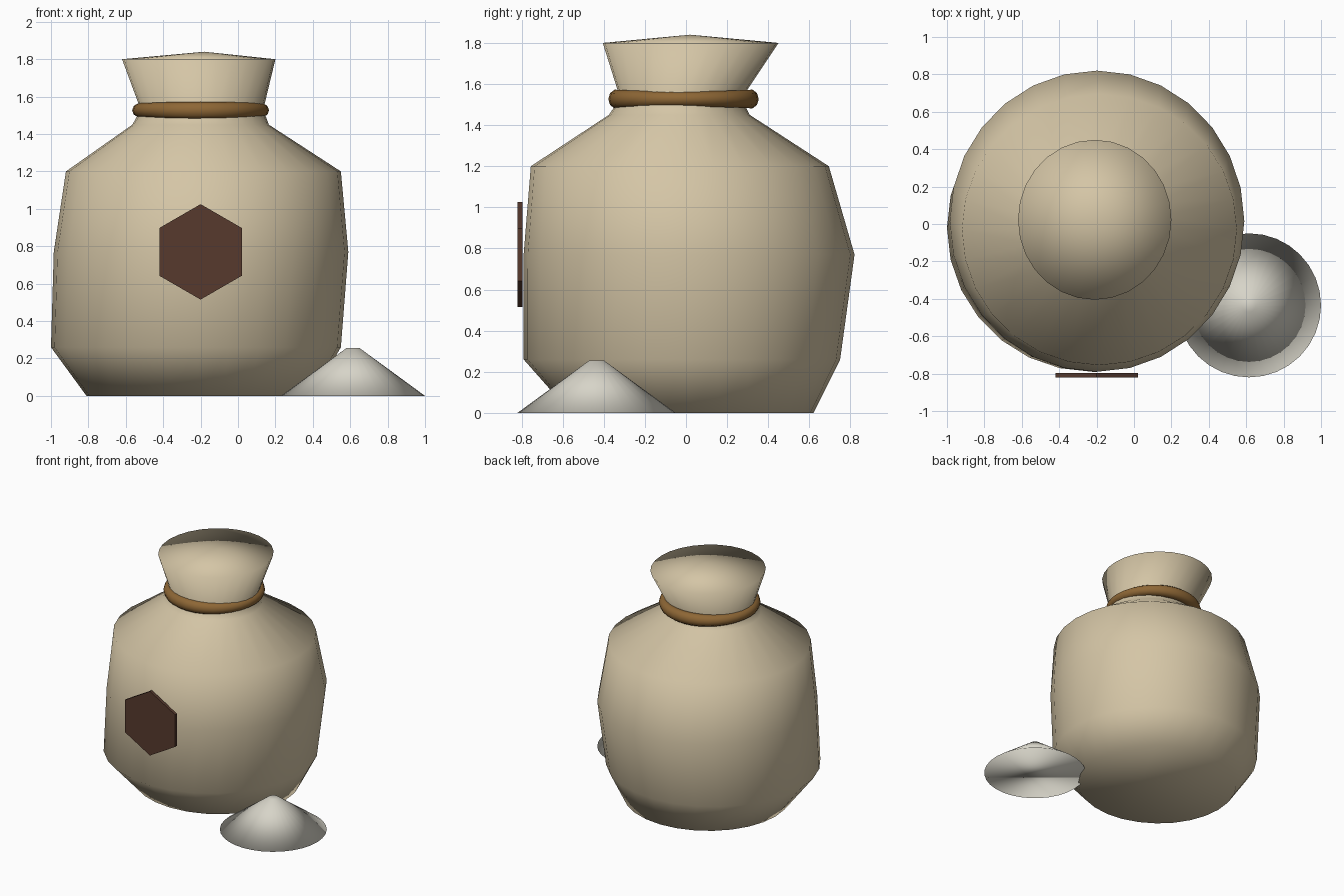
import bpy, bmesh, math
from mathutils import Matrix

default = bpy.data.objects.get("Cube")
if default:
    bpy.data.objects.remove(default, do_unlink=True)

SIDES = 28


def material(name, rgb):
    mat = bpy.data.materials.new(name)
    mat.use_nodes = True
    color = (*rgb, 1)
    mat.diffuse_color = color
    mat.node_tree.nodes["Principled BSDF"].inputs["Base Color"].default_value = color
    return mat


def finish(name, bm, mat, smooth=True):
    bmesh.ops.recalc_face_normals(bm, faces=bm.faces)
    mesh = bpy.data.meshes.new(name)
    bm.to_mesh(mesh)
    bm.free()
    mesh.materials.append(mat)
    for poly in mesh.polygons:
        poly.use_smooth = smooth
    obj = bpy.data.objects.new(name, mesh)
    bpy.context.collection.objects.link(obj)
    return obj


burlap = material("burlap", (0.66, 0.56, 0.38))
rope = material("rope_brown", (0.27, 0.135, 0.036))
leather = material("dark_brown", (0.095, 0.042, 0.027))
flour = material("flour_white", (0.68, 0.66, 0.58))

# Sack: lopsided oval rings given as height, x range and y range
rings = [
    (0.00, -0.81, 0.40, -0.56, 0.62),
    (0.26, -1.00, 0.55, -0.79, 0.75),
    (0.77, -0.985, 0.59, -0.79, 0.82),
    (1.20, -0.92, 0.55, -0.755, 0.695),
    (1.45, -0.565, 0.165, -0.375, 0.31),
    (1.53, -0.52, 0.135, -0.32, 0.27),
    (1.80, -0.62, 0.20, -0.405, 0.45),
]
bm = bmesh.new()
loops = []
for z, x0, x1, y0, y1 in rings:
    loop = []
    for i in range(SIDES):
        a = math.tau * i / SIDES
        loop.append(bm.verts.new(((x0 + x1) / 2 + (x1 - x0) / 2 * math.cos(a),
                                  (y0 + y1) / 2 + (y1 - y0) / 2 * math.sin(a), z)))
    loops.append(loop)
for low, high in zip(loops, loops[1:]):
    for i in range(SIDES):
        j = (i + 1) % SIDES
        bm.faces.new((low[i], low[j], high[j], high[i]))
# Flat base and slightly peaked top
bm.faces.new(loops[0][::-1])
peak = bm.verts.new((-0.18, 0.02, 1.84))
for i in range(SIDES):
    bm.faces.new((loops[-1][i], loops[-1][(i + 1) % SIDES], peak))
finish("sack", bm, burlap)

# Rope tied round the neck, a little thicker at front and back
bpy.ops.mesh.primitive_torus_add(major_segments=32, minor_segments=10,
                                 major_radius=0.322, minor_radius=0.044,
                                 location=(-0.2, -0.012, 1.527))
tie = bpy.context.object
tie.name = tie.data.name = "neck_rope"
for v in tie.data.vertices:
    v.co.z *= 0.88 + 0.25 * (v.co.y / 0.366) ** 2
tie.data.materials.append(rope)
bpy.ops.object.shade_smooth()

# Six-sided patch on the front
bm = bmesh.new()
bmesh.ops.create_cone(bm, cap_ends=True, segments=6, radius1=0.255, radius2=0.255,
                      depth=0.024,
                      matrix=Matrix.Translation((-0.2, -0.808, 0.77))
                      @ Matrix.Rotation(math.pi / 2, 4, "X"))
finish("front_patch", bm, leather, smooth=False)

# Spilled heap beside the sack
bm = bmesh.new()
bmesh.ops.create_cone(bm, cap_ends=True, segments=32, radius1=0.385, radius2=0.036,
                      depth=0.255, matrix=Matrix.Translation((0.615, -0.435, 0.1275)))
finish("spilled_heap", bm, flour)
